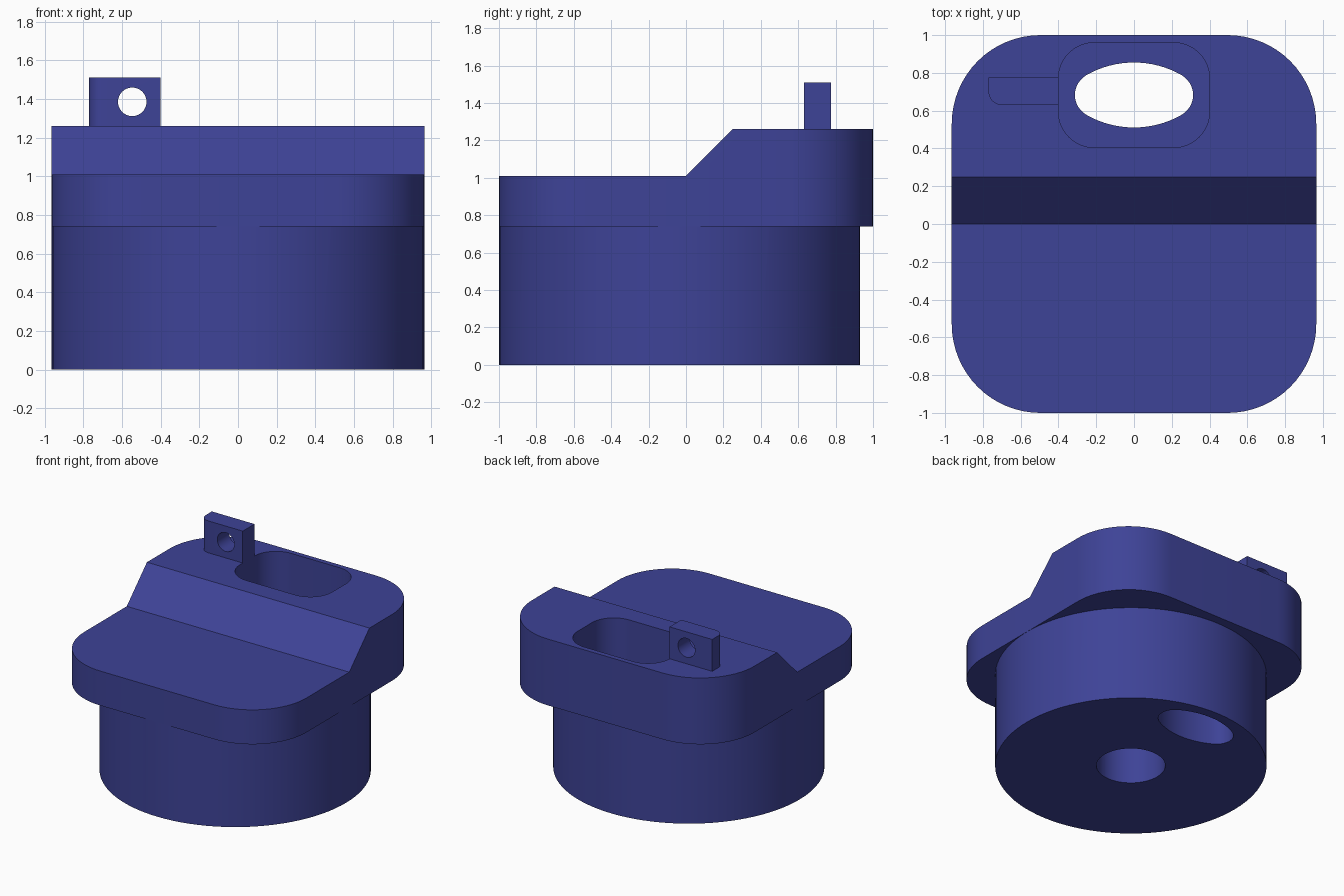
import bpy, bmesh, math

if "Cube" in bpy.data.objects:
    bpy.data.objects.remove(bpy.data.objects["Cube"])

blue = bpy.data.materials.new("indigo blue")
blue.diffuse_color = (0.048, 0.056, 0.31, 1)
blue.use_nodes = True
blue.node_tree.nodes["Principled BSDF"].inputs["Base Color"].default_value = blue.diffuse_color


def arc(cx, cy, r, a0, a1, n):
    """Points along an arc, angles in degrees."""
    angles = [math.radians(a0 + (a1 - a0) * i / n) for i in range(n + 1)]
    return [(cx + r * math.cos(a), cy + r * math.sin(a)) for a in angles]


def rounded_rect(x, y0, y1, r):
    pts = []
    for cx, cy, a in ((x - r, y1 - r, 0), (r - x, y1 - r, 90),
                      (r - x, y0 + r, 180), (x - r, y0 + r, 270)):
        pts += arc(cx, cy, r, a, a + 90, 16)
    return pts


def prism(name, pts, lo, hi, axis="z"):
    """Extrude a profile along an axis (x: points are y,z; y: points are x,z)."""
    place = {"z": lambda a, b, h: (a, b, h),
             "x": lambda a, b, h: (h, a, b),
             "y": lambda a, b, h: (a, h, b)}[axis]
    bm = bmesh.new()
    base = bm.faces.new([bm.verts.new(place(a, b, lo)) for a, b in pts])
    ext = bmesh.ops.extrude_face_region(bm, geom=[base])
    top = [v for v in ext["geom"] if isinstance(v, bmesh.types.BMVert)]
    shift = place(0, 0, hi - lo)
    bmesh.ops.translate(bm, verts=top, vec=shift)
    bmesh.ops.recalc_face_normals(bm, faces=bm.faces)
    mesh = bpy.data.meshes.new(name)
    bm.to_mesh(mesh)
    bm.free()
    mesh.materials.append(blue)
    obj = bpy.data.objects.new(name, mesh)
    bpy.context.collection.objects.link(obj)
    return obj


def combine(target, tool, operation):
    """Apply a boolean and remove the tool."""
    mod = target.modifiers.new("boolean", "BOOLEAN")
    mod.operation, mod.solver, mod.object = operation, "EXACT", tool
    bpy.context.view_layer.objects.active = target
    bpy.ops.object.modifier_apply(modifier=mod.name)
    bpy.data.objects.remove(tool)


def circle(cx, cy, r, n):
    return arc(cx, cy, r, 0, 360, n)[:-1]


# Stepped head: rounded block with the lower front and ramp cut away
body = prism("stepped_body", rounded_rect(0.965, -1, 1, 0.47), 0.74, 1.26)
step = [(-1.2, 1.01), (0, 1.01), (0.25, 1.26), (0.39, 1.40), (-1.2, 1.40)]
combine(body, prism("step_cutter", step, -1.2, 1.2, "x"), "DIFFERENCE")

# Round plug underneath
combine(body, prism("plug", circle(0, -0.035, 0.964, 96), 0, 0.75), "UNION")

# Rounded pocket in the raised part
pocket = rounded_rect(0.40, 0.405, 0.96, 0.19)
combine(body, prism("pocket_cutter", pocket, 0.78, 1.4), "DIFFERENCE")

# Lens-shaped passage with rounded ends, right through the plug
R, mid = 0.51, 0.683
half = math.degrees(math.asin(0.25 / R))
lens = arc(0, mid + 0.172 - R, R, 90 - half, 90 + half, 16)
lens += arc(-0.193, mid, 0.12, 119, 241, 12)[1:-1]
lens += arc(0, mid - 0.172 + R, R, 270 - half, 270 + half, 16)
lens += arc(0.193, mid, 0.12, -61, 61, 12)[1:-1]
combine(body, prism("lens_cutter", lens, -0.1, 1.0), "DIFFERENCE")

# Blind socket in the base
combine(body, prism("socket_cutter", circle(0, -0.035, 0.245, 48), -0.1, 0.5), "DIFFERENCE")

# Upright lug with one rounded corner and a cross hole
outline = [(-0.40, 0.63), (-0.40, 0.775), (-0.77, 0.775)]
outline += arc(-0.70, 0.70, 0.07, 180, 270, 8)
lug = prism("lug", outline, 1.26, 1.51)
combine(lug, prism("lug_hole_cutter", circle(-0.547, 1.385, 0.074, 32), 0.5, 0.9, "y"), "DIFFERENCE")

# Smooth curved walls, keep edges sharp
for obj in (body, lug):
    bpy.ops.object.select_all(action="DESELECT")
    obj.select_set(True)
    bpy.context.view_layer.objects.active = obj
    bpy.ops.object.shade_smooth_by_angle(angle=math.radians(30))
